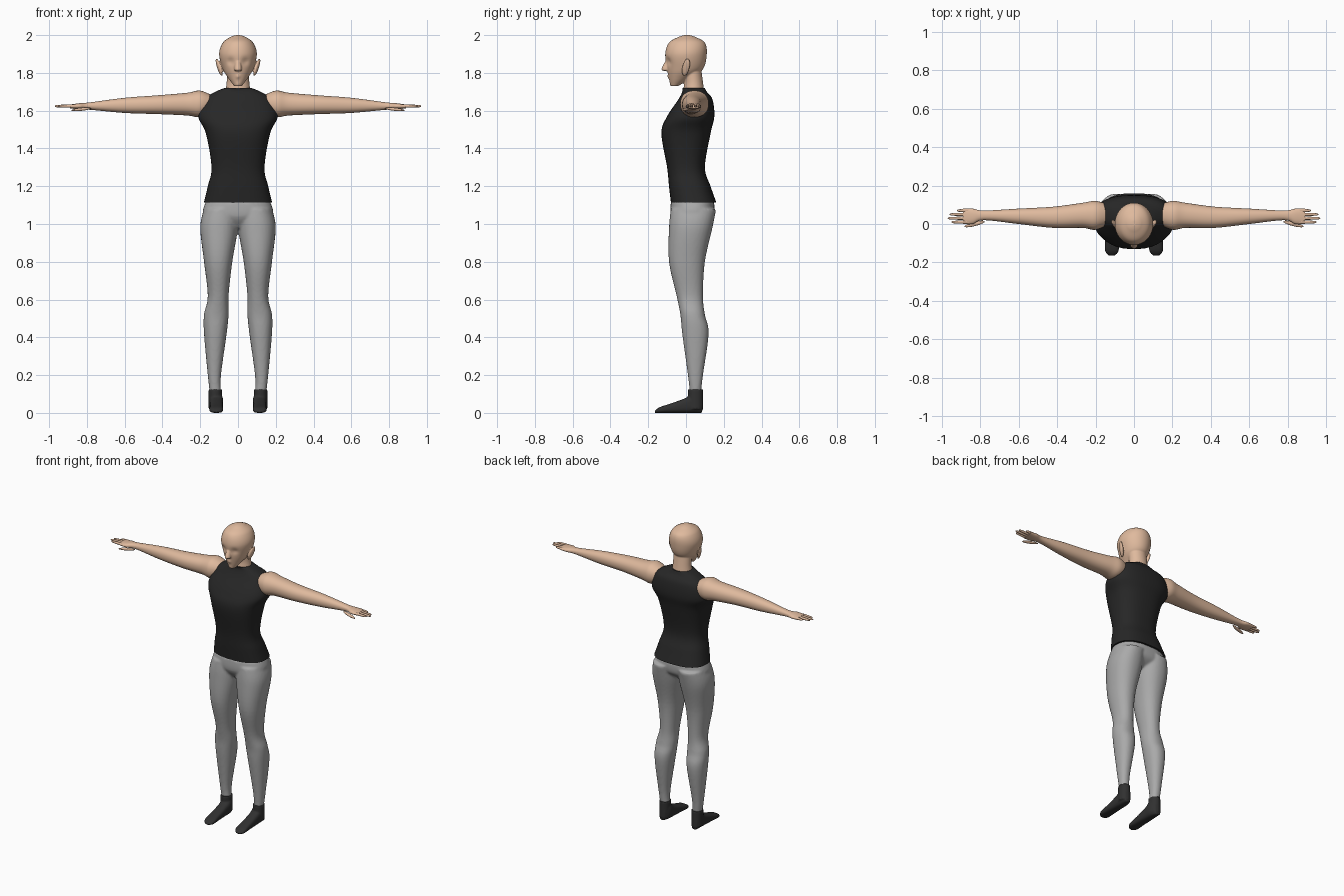
import bpy
import bmesh
from math import cos, sin, tau, exp, copysign, radians
from mathutils import Euler, Matrix, Vector

cube = bpy.data.objects.get("Cube")
if cube:
    bpy.data.objects.remove(cube, do_unlink=True)


def material(name, *colour):
    mat = bpy.data.materials.new(name)
    mat.use_nodes = True
    mat.diffuse_color = (*colour, 1)
    shader = mat.node_tree.nodes["Principled BSDF"]
    shader.inputs["Base Color"].default_value = (*colour, 1)
    shader.inputs["Roughness"].default_value = .7
    return mat


skin = material("skin", .74, .49, .34)
black = material("black shirt", .02, .02, .02)
grey = material("grey trousers", .4, .4, .4)
charcoal = material("charcoal socks", .03, .03, .03)


def spline(before, start, end, after, t):
    """Catmull-Rom blend between two neighbouring ring values."""
    leave, arrive = (end - before) / 2, (after - start) / 2
    ease = t * t * (3 - 2 * t)
    return (start + (end - start) * ease
            + leave * t * (1 - t) ** 2 - arrive * t * t * (1 - t))


def smooth_rings(rings, steps):
    padded = [rings[0], *rings, rings[-1]]
    result = []
    for group in zip(padded, padded[1:], padded[2:], padded[3:]):
        for step in range(steps):
            result.append([spline(*values, step / steps) for values in zip(*group)])
    return result + [rings[-1]]


def rounded(value, power):
    """Squared-off sine or cosine for superellipse sections."""
    return copysign(abs(value) ** (2 / power), value)


def loft(bm, axis, rings, side=1, power=2, sides=32, steps=6):
    """Skin rings of (position, low a, high a, low b, high b) along an axis."""
    loops = []
    for along, low_a, high_a, low_b, high_b in smooth_rings(rings, steps):
        loop = []
        for corner in range(sides):
            angle = tau * corner / sides
            a = (low_a + high_a + (high_a - low_a) * rounded(cos(angle), power)) / 2
            b = (low_b + high_b + (high_b - low_b) * rounded(sin(angle), power)) / 2
            x, y, z = {"X": (along, a, b), "Y": (a, along, b), "Z": (a, b, along)}[axis]
            loop.append(bm.verts.new((x * side, y, z)))
        loops.append(loop)
    for lower, upper in zip(loops, loops[1:]):
        for corner in range(sides):
            bm.faces.new((lower[corner - 1], lower[corner], upper[corner], upper[corner - 1]))
    bm.faces.new(loops[0])
    bm.faces.new(loops[-1])


def centred(*rings):
    """Turn (height, half width, front, back) into symmetric rings."""
    return [(height, -half, half, front, back) for height, half, front, back in rings]


def ellipsoid(bm, side, centre, radii, tilt):
    mirror = Matrix.Scale(side, 4, Vector((1, 0, 0)))
    place = Matrix.LocRotScale(Vector(centre), Euler(tilt), Vector(radii))
    bmesh.ops.create_uvsphere(bm, u_segments=20, v_segments=12, radius=1,
                              matrix=mirror @ place)


def finish(bm, name, mat, voxel=None):
    bmesh.ops.recalc_face_normals(bm, faces=bm.faces)
    mesh = bpy.data.meshes.new(name)
    bm.to_mesh(mesh)
    bm.free()
    mesh.materials.append(mat)
    obj = bpy.data.objects.new(name, mesh)
    bpy.context.collection.objects.link(obj)
    bpy.ops.object.select_all(action="DESELECT")
    obj.select_set(True)
    bpy.context.view_layer.objects.active = obj
    bpy.ops.object.shade_smooth_by_angle(angle=radians(50))
    if voxel:
        # Fuse the overlapping volumes into one surface
        remesh = obj.modifiers.new("fuse", "REMESH")
        remesh.mode = "VOXEL"
        remesh.voxel_size = voxel
        remesh.use_smooth_shade = True
        relax = obj.modifiers.new("relax", "SMOOTH")
        relax.factor = .5
        relax.iterations = 3


# Skull and jaw
bm = bmesh.new()
loft(bm, "Z", centred(
    (1.73, .02, -.08, -.04), (1.77, .05, -.09, .02), (1.82, .08, -.1, .09),
    (1.9, .1, -.11, .11), (1.96, .08, -.09, .1), (1.99, .04, -.04, .05),
    (2, .01, -.01, .02)), sides=64, steps=8)

# Eye sockets pressed in, lips and chin pushed out
for vert in bm.verts:
    if vert.co.y < -.03:
        for x, z, radius, push in ((.04, 1.86, .02, .01), (0, 1.78, .01, -.006),
                                   (0, 1.74, .01, -.003)):
            distance = Vector((abs(vert.co.x) - x, vert.co.z - z)).length
            vert.co.y += push * exp(-(distance / radius) ** 2)

# Nose, neck and ears
loft(bm, "Z", centred((1.81, .01, -.11, -.08), (1.82, .02, -.13, -.08),
                      (1.88, .01, -.1, -.08)), sides=16)
loft(bm, "Z", centred((1.68, .07, -.02, .1), (1.75, .06, -.01, .09),
                      (1.83, .06, -.02, .08)))
for side in (1, -1):
    ellipsoid(bm, side, (.1, 0, 1.83), (.01, .02, .05), (-.3, .25, -.3))
finish(bm, "head", skin, voxel=.004)

# Shirt
bm = bmesh.new()
loft(bm, "Z", centred(
    (1.115, .18, -.08, .16), (1.2, .16, -.09, .13), (1.3, .14, -.1, .1),
    (1.48, .17, -.13, .13), (1.57, .21, -.1, .15), (1.66, .18, -.04, .14),
    (1.7, .12, -.02, .11), (1.72, .07, -.02, .1)), power=2.5, sides=48)
finish(bm, "shirt", black)

# Trousers: hips fused with both legs
bm = bmesh.new()
loft(bm, "Z", centred((.98, .05, -.04, .06), (1.04, .18, -.08, .14),
                      (1.12, .17, -.08, .15)), power=2.4, sides=48)
for side in (1, -1):
    loft(bm, "Z", [
        (.11, .09, .15, .02, .08), (.2, .09, .16, .01, .09),
        (.42, .06, .18, -.02, .12), (.52, .05, .18, -.03, .1),
        (.62, .05, .16, -.05, .09), (.8, .03, .18, -.09, .1),
        (.98, 0, .2, -.09, .14), (1.08, 0, .18, -.08, .16)], side, power=2.2)
finish(bm, "trousers", grey, voxel=.008)

for side, label in ((1, "left"), (-1, "right")):
    # Arm and palm, dropping slightly towards the hand
    bm = bmesh.new()
    arm = []
    for x, front, back, thick in (
            (.13, 0, .1, .04), (.2, -.03, .12, .07), (.27, -.02, .11, .06),
            (.42, -.02, .09, .05), (.6, 0, .08, .04), (.78, .02, .07, .02),
            (.84, 0, .08, .016), (.89, 0, .08, .01)):
        middle = 1.64 - .02 * x
        arm.append((x, front, back, middle - thick, middle + thick))
    loft(bm, "X", arm, side, power=2.2)

    # Fingers, from index to little, each tapering to its tip
    knuckle, height = .86, 1.624
    for finger, tip in enumerate((.95, .97, .96, .92)):
        y = .01 + .02 * finger
        loft(bm, "X", [
            (knuckle + (tip - knuckle) * part, y - thick, y + thick,
             height - thick, height + thick)
            for part, thick in ((0, .009), (.5, .008), (.9, .006), (1, .002))],
            side, sides=12)

    # Thumb
    ellipsoid(bm, side, (.83, 0, 1.607), (.055, .011, .008), (0, .1, -.25))
    finish(bm, label + "_arm", skin)

    # Sock: flat-soled foot fused with the ankle
    bm = bmesh.new()
    loft(bm, "Y", [(y, inner, outer, 0, top) for y, inner, outer, top in (
        (-.165, .1, .13, .01), (-.14, .08, .15, .03), (-.08, .08, .15, .05),
        (0, .08, .15, .08), (.05, .08, .15, .11), (.085, .1, .14, .09))],
        side, power=2.8)
    loft(bm, "Z", [(z, .085, .155, .01, .09) for z in (.02, .125)], side)
    finish(bm, label + "_sock", charcoal, voxel=.005)
